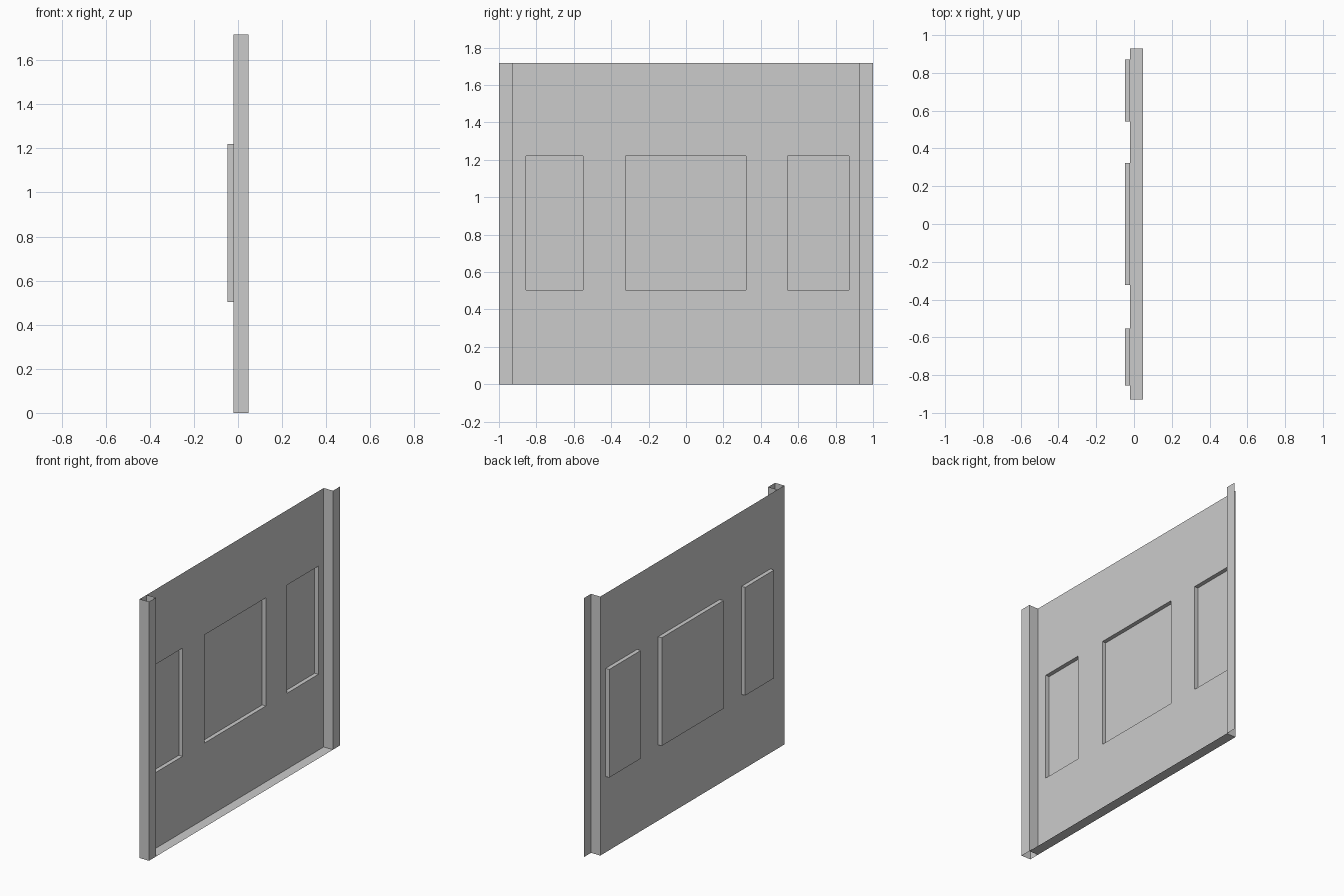
import bpy
import bmesh
from mathutils import Vector

cube = bpy.data.objects.get("Cube")
if cube:
    bpy.data.objects.remove(cube, do_unlink=True)

# Main dimensions
SKIN, RIM, EMBOSS = -0.021, 0.047, -0.048
FOLD, EDGE, HEIGHT = 0.928, 1.0, 1.717
SILL, HEAD = 0.503, 1.22
WINDOWS = [(-0.855, -0.552), (-0.323, 0.322), (0.543, 0.872)]

# Single plain grey
grey = bpy.data.materials.new("plain_grey")
grey.use_nodes = True
grey.diffuse_color = (0.6, 0.6, 0.6, 1)
grey.node_tree.nodes["Principled BSDF"].inputs["Base Color"].default_value = (0.6, 0.6, 0.6, 1)


def finish(name, bm):
    mesh = bpy.data.meshes.new(name)
    bm.to_mesh(mesh)
    bm.free()
    mesh.materials.append(grey)
    obj = bpy.data.objects.new(name, mesh)
    bpy.context.collection.objects.link(obj)
    return obj


def folded_strip(name, profile):
    """Raise an open (x, y) profile to full height as thin sheet."""
    bm = bmesh.new()
    verts = [bm.verts.new((x, y, 0)) for x, y in profile]
    edges = [bm.edges.new(pair) for pair in zip(verts, verts[1:])]
    new = bmesh.ops.extrude_edge_only(bm, edges=edges)["geom"]
    top = [v for v in new if isinstance(v, bmesh.types.BMVert)]
    bmesh.ops.translate(bm, verts=top, vec=(0, 0, HEIGHT))
    return finish(name, bm)


# Main sheet, with the three window panels pressed outwards
bm = bmesh.new()
ys = [-EDGE] + [y for pair in WINDOWS for y in pair] + [FOLD]
zs = [0, SILL, HEAD, HEIGHT]
grid = [[bm.verts.new((SKIN, y, z)) for z in zs] for y in ys]
pressed = []
for i in range(len(ys) - 1):
    for j in range(len(zs) - 1):
        face = bm.faces.new((grid[i][j], grid[i][j + 1],
                             grid[i + 1][j + 1], grid[i + 1][j]))
        if j == 1 and i % 2 == 1:
            pressed.append(face)
for face in bmesh.ops.extrude_discrete_faces(bm, faces=pressed)["faces"]:
    bmesh.ops.translate(bm, verts=face.verts, vec=Vector((EMBOSS - SKIN, 0, 0)))
bmesh.ops.recalc_face_normals(bm, faces=bm.faces)
if sum(f.normal.x * f.calc_area() for f in bm.faces) > 0:
    bmesh.ops.reverse_faces(bm, faces=bm.faces)
finish("main_sheet", bm)

# Hollow post along the front edge, closed by the main sheet
folded_strip("front_post", [(SKIN, -EDGE), (RIM, -EDGE), (RIM, -FOLD), (SKIN, -FOLD)])

# Stepped lip along the back edge
folded_strip("back_lip", [(SKIN, FOLD), (RIM, FOLD), (RIM, EDGE)])

# Bottom flange between post and lip
bm = bmesh.new()
bm.faces.new([bm.verts.new((x, y, 0)) for x, y in
              [(SKIN, -FOLD), (SKIN, FOLD), (RIM, FOLD), (RIM, -FOLD)]])
finish("bottom_flange", bm)
